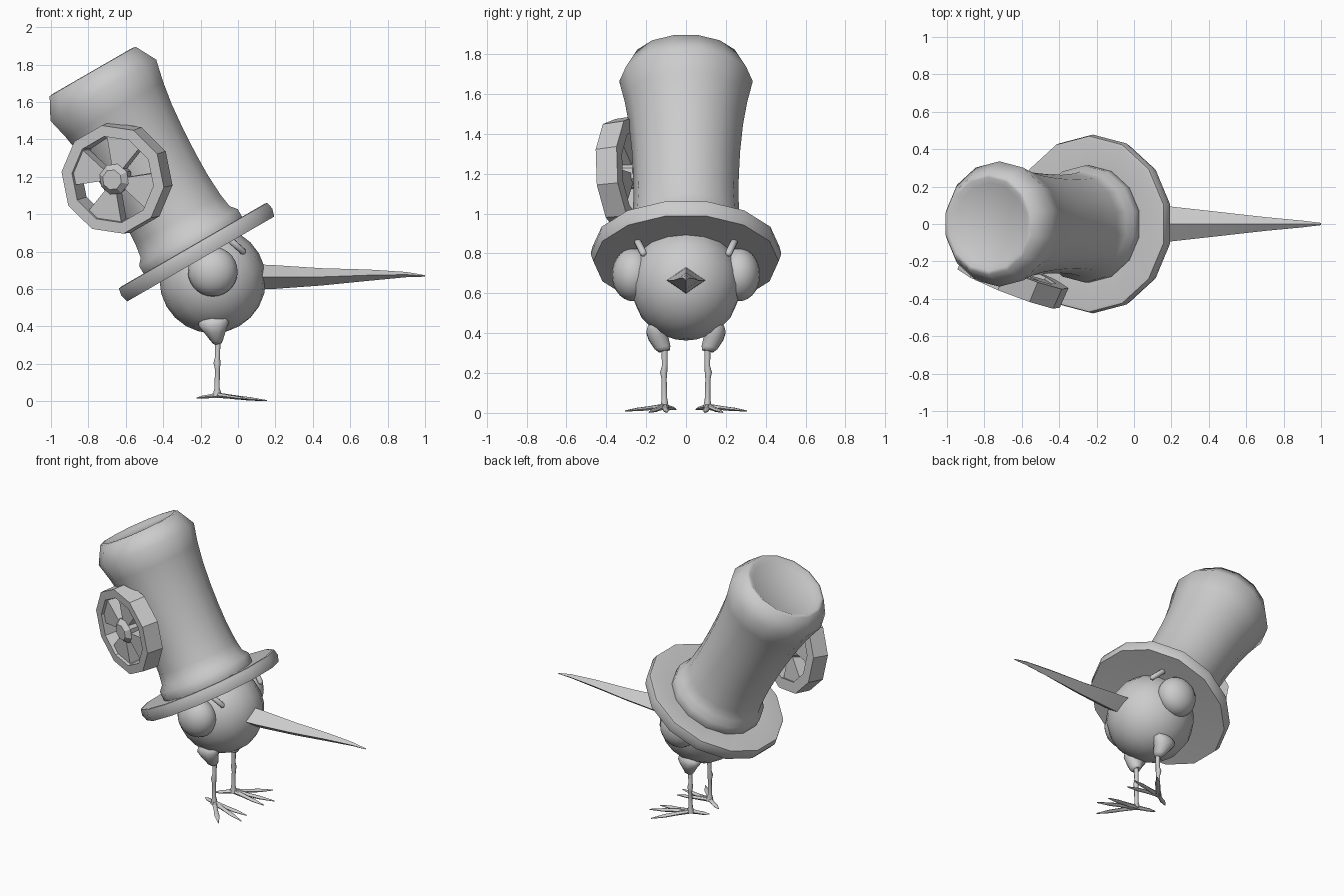
import bpy, bmesh, math
from mathutils import Vector, Matrix

if "Cube" in bpy.data.objects:
    bpy.data.objects.remove(bpy.data.objects["Cube"])


def finish(bm, name, angle=None):
    bmesh.ops.recalc_face_normals(bm, faces=bm.faces)
    me = bpy.data.meshes.new(name)
    bm.to_mesh(me)
    bm.free()
    ob = bpy.data.objects.new(name, me)
    bpy.context.collection.objects.link(ob)
    if angle:
        me.polygons.foreach_set("use_smooth", [True] * len(me.polygons))
        me.set_sharp_from_angle(angle=math.radians(angle))
    return ob


def skin(bm, rings, closed=False):
    """Bridge equal-sized vertex rings, capping both ends unless closed."""
    n = len(rings[0])
    pairs = list(zip(rings, rings[1:])) + ([(rings[-1], rings[0])] if closed else [])
    for a, b in pairs:
        for i in range(n):
            j = (i + 1) % n
            bm.faces.new((a[i], a[j], b[j], b[i]))
    if not closed:
        bm.faces.new(rings[0])
        bm.faces.new(rings[-1])


def lathe(name, profile, sides, mat, angle=None, closed=False):
    bm = bmesh.new()
    rings = []
    for r, h in profile:
        angs = [math.pi / 2 + 2 * math.pi * i / sides for i in range(sides)]
        rings.append([bm.verts.new(mat @ Vector((r * math.cos(t), r * math.sin(t), h))) for t in angs])
    skin(bm, rings, closed)
    return finish(bm, name, angle)


def loft(name, stations, sides, angle=50):
    """Stations are (x, y, z, half width, half height) along a limb."""
    pts = [Vector(s[:3]) for s in stations]
    d = (pts[-1] - pts[0]).normalized()
    side = (Vector((0, 1, 0)) if abs(d.z) > 0.85 else Vector((0, 0, 1))).cross(d).normalized()
    up = d.cross(side)
    bm = bmesh.new()
    rings = []
    for p, s in zip(pts, stations):
        rings.append([bm.verts.new(p + side * s[3] * math.cos(2 * math.pi * i / sides)
                                   + up * s[4] * math.sin(2 * math.pi * i / sides)) for i in range(sides)])
    skin(bm, rings)
    return finish(bm, name, angle)


def ball(name, loc, scale, u, v, tilt=0.0):
    bm = bmesh.new()
    m = Matrix.Translation(loc) @ Matrix.Rotation(tilt, 4, 'Y') @ Matrix.Diagonal((*scale, 1))
    bmesh.ops.create_uvsphere(bm, u_segments=u, v_segments=v, radius=1, matrix=m)
    return finish(bm, name, 60)


# Body and beak
ball("body", (-0.135, 0, 0.648), (0.285, 0.278, 0.285), 16, 12, math.radians(-30))
loft("beak", [(0.08, 0, 0.665, 0.1, 0.068), (0.2, 0, 0.664, 0.093, 0.063), (0.45, 0, 0.665, 0.065, 0.046),
              (0.7, 0, 0.674, 0.037, 0.03), (0.9, 0, 0.677, 0.018, 0.014), (1.0, 0, 0.67, 0.006, 0.004)], 4)

# Hat, tilted back 30 degrees
hat = Matrix.Translation((-0.22, 0, 0.797)) @ Matrix.Rotation(math.radians(-30), 4, 'Y')
lathe("hat_brim", [(0.2, -0.03), (0.465, -0.042), (0.478, 0.0), (0.47, 0.04), (0.455, 0.043), (0.29, 0.025)],
      14, hat, 50)
lathe("hat_crown", [(0.3, 0.0), (0.312, 0.035), (0.312, 0.09), (0.282, 0.125), (0.27, 0.2), (0.263, 0.33),
                    (0.265, 0.46), (0.272, 0.6), (0.286, 0.75), (0.307, 0.88), (0.335, 1.0),
                    (0.272, 1.115), (0.25, 1.118), (0.22, 1.098)], 14, hat, 65)

# Spoked wheel on the side of the hat
n = Vector((-0.36, -0.92, -0.1)).normalized()
axis = hat.to_3x3() @ Vector((0, 0, 1))
e1 = (axis - n * axis.dot(n)).normalized()
e2 = n.cross(e1)
wheel = Matrix.Translation((-0.67, -0.345, 1.185)) @ Matrix((e1, e2, n)).transposed().to_4x4()
lathe("wheel_rim", [(0.225, -0.115), (0.3, -0.115), (0.295, 0.0), (0.235, 0.0)], 10, wheel, closed=True)
lathe("wheel_hub", [(0.07, -0.11), (0.085, -0.02), (0.055, 0.01)], 8, wheel)
for k in range(4):
    bm = bmesh.new()
    mid = math.radians(45 + 90 * k)
    rings = []
    for z in (-0.1, -0.02):
        ring = []
        for r, da in ((0.04, -25), (0.24, -25), (0.25, 0), (0.24, 25), (0.04, 25)):
            t = mid + math.radians(da)
            ring.append(bm.verts.new(wheel @ Vector((r * math.cos(t), r * math.sin(t), z))))
        rings.append(ring)
    skin(bm, rings)
    finish(bm, f"wheel_spoke_{k + 1}")

# Paired parts: eyes, brows, legs and feet
for s, tag in ((-1, "right"), (1, "left")):
    ball(f"{tag}_eye", (-0.135, s * 0.265, 0.693), (0.133, 0.107, 0.133), 20, 14)
    loft(f"{tag}_brow", [(-0.047, s * 0.247, 0.867, 0.008, 0.008), (-0.04, s * 0.243, 0.86, 0.018, 0.018),
                         (0.03, s * 0.213, 0.798, 0.018, 0.018), (0.037, s * 0.21, 0.791, 0.008, 0.008)], 8, 70)
    loft(f"{tag}_thigh", [(-0.13, s * 0.14, 0.47, 0.04, 0.03), (-0.13, s * 0.143, 0.44, 0.078, 0.053),
                          (-0.13, s * 0.145, 0.415, 0.083, 0.058), (-0.123, s * 0.138, 0.375, 0.06, 0.052),
                          (-0.113, s * 0.118, 0.328, 0.035, 0.042), (-0.11, s * 0.108, 0.31, 0.024, 0.03)], 10, 70)
    loft(f"{tag}_shin", [(-0.108, s * 0.107, 0.34, 0.016, 0.016), (-0.11, s * 0.107, 0.235, 0.013, 0.014),
                         (-0.112, s * 0.112, 0.205, 0.019, 0.018), (-0.11, s * 0.11, 0.17, 0.013, 0.013),
                         (-0.112, s * 0.108, 0.07, 0.014, 0.014), (-0.11, s * 0.108, 0.025, 0.026, 0.022)], 8, 60)
    toes = ((0.06, 0.305, 0.01), (0.155, 0.185, 0.003), (0.135, 0.095, 0.003), (-0.22, 0.05, 0.017))
    for i, (x, y, z) in enumerate(toes):
        a, b = Vector((-0.11, s * 0.108, 0.032)), Vector((x, s * y, z))
        loft(f"{tag}_toe_{i + 1}", [(*a.lerp(b, t), w, h) for t, w, h in
                                    ((0, 0.016, 0.016), (0.4, 0.014, 0.011), (0.65, 0.017, 0.01), (1, 0.003, 0.003))],
             6)
